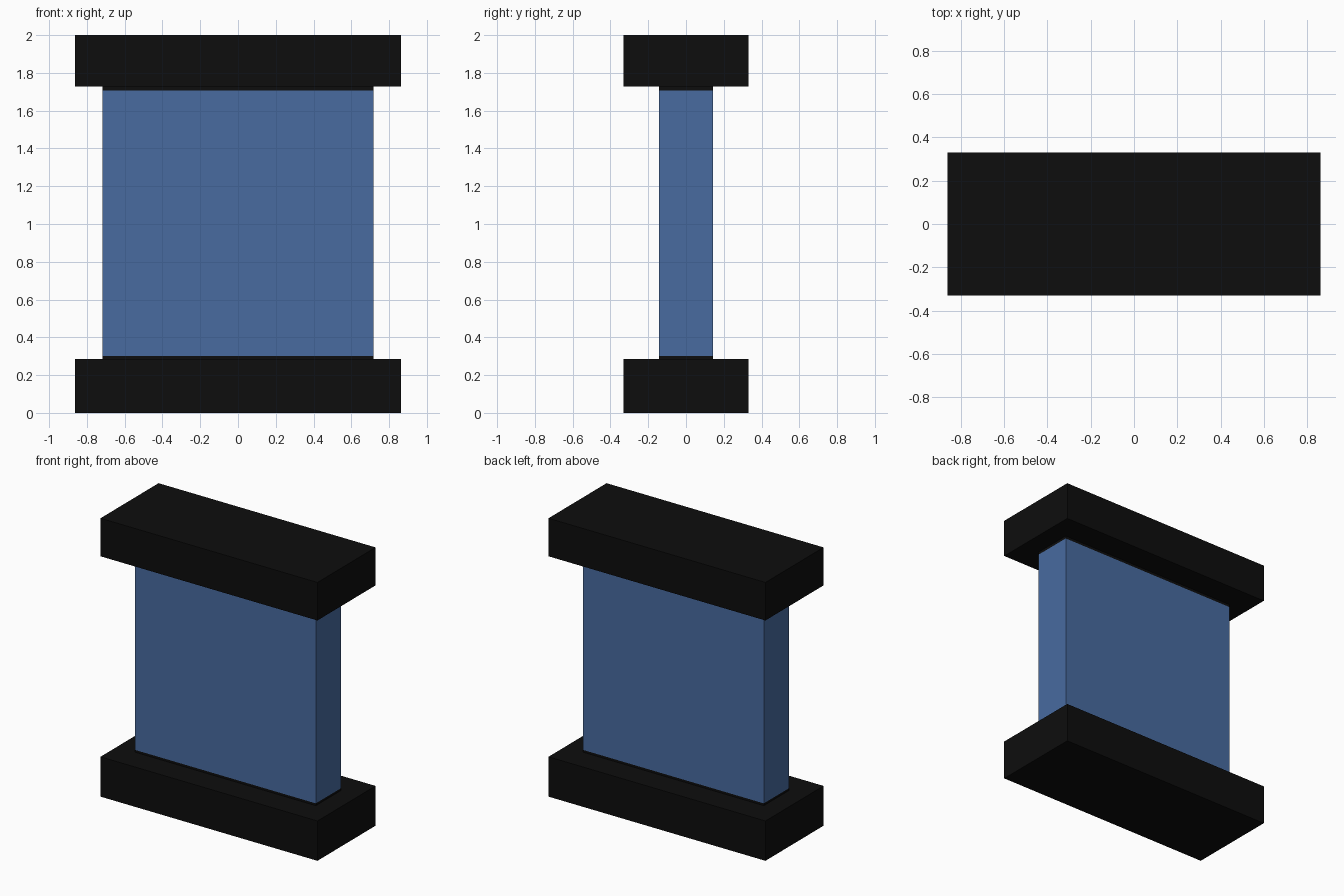
import bpy

if "Cube" in bpy.data.objects:
    bpy.data.objects.remove(bpy.data.objects["Cube"])


def material(name, rgb):
    m = bpy.data.materials.new(name)
    m.diffuse_color = (*rgb, 1.0)
    m.use_nodes = True
    m.node_tree.nodes["Principled BSDF"].inputs["Base Color"].default_value = m.diffuse_color
    return m


black = material("black", (0.004, 0.004, 0.004))
blue = material("blue", (0.065, 0.147, 0.352))


def box(name, half_x, half_y, z0, z1, mat):
    """Box centred on x and y, spanning z0 to z1."""
    bpy.ops.mesh.primitive_cube_add(size=2, location=(0, 0, 0))
    o = bpy.context.object
    o.name = name
    for v in o.data.vertices:
        v.co.x *= half_x
        v.co.y *= half_y
        v.co.z = z1 if v.co.z > 0 else z0
    o.data.materials.append(mat)
    return o


# Wide end slabs
box("bottom_slab", 0.8625, 0.33, 0.0, 0.286, black)
box("top_slab", 0.8625, 0.33, 1.727, 2.0, black)

# Thin black collars where the panel meets the slabs
box("bottom_collar", 0.718, 0.142, 0.286, 0.302, black)
box("top_collar", 0.718, 0.142, 1.708, 1.727, black)

# Blue centre panel
box("centre_panel", 0.718, 0.142, 0.302, 1.708, blue)
